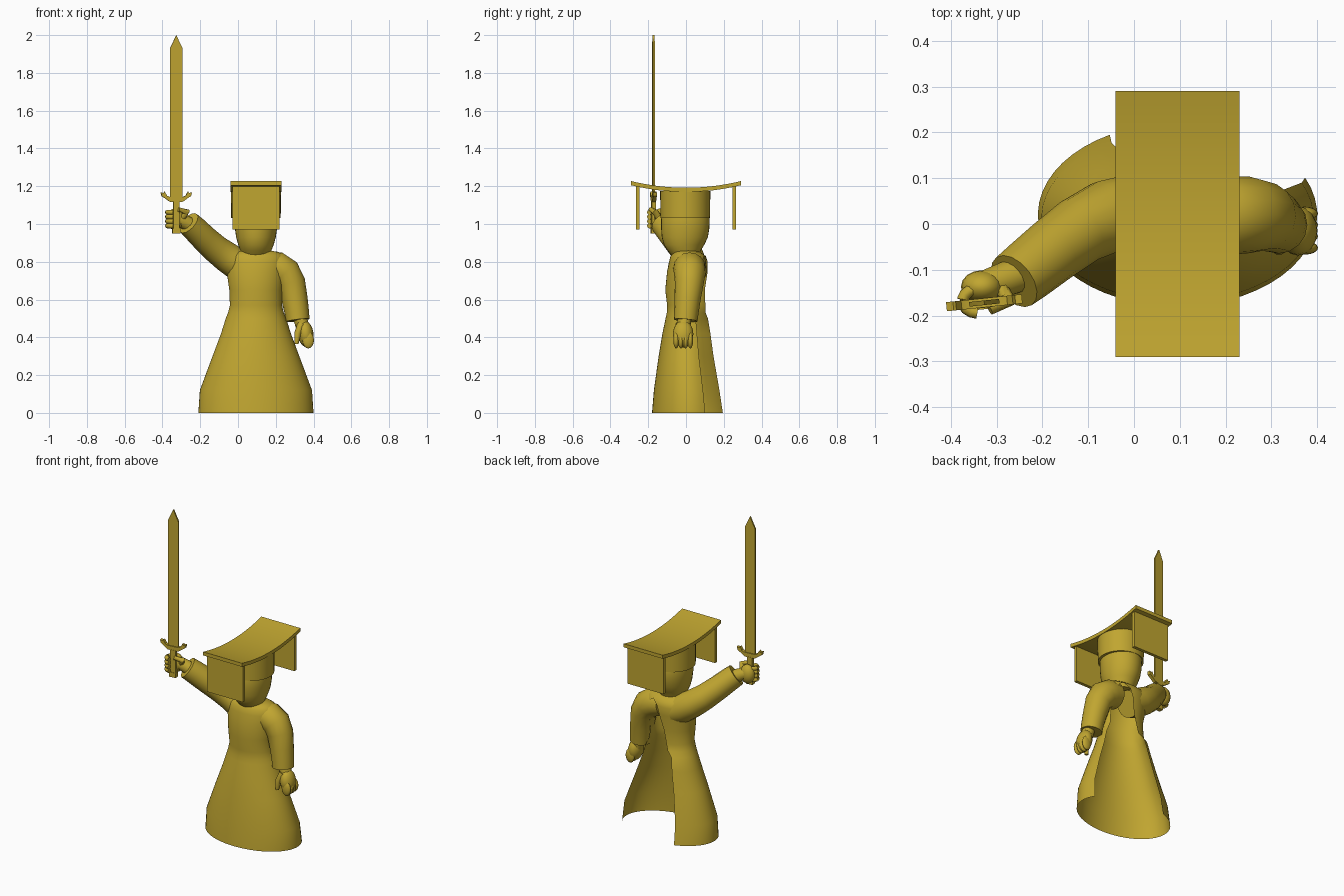
import bpy, bmesh, math
from mathutils import Vector, Matrix

cube = bpy.data.objects.get("Cube")
if cube:
    bpy.data.objects.remove(cube, do_unlink=True)

gold = bpy.data.materials.new("old_gold")
gold.use_nodes = True
COLOR = (0.53, 0.38, 0.03, 1)
gold.diffuse_color = COLOR
gold.node_tree.nodes["Principled BSDF"].inputs["Base Color"].default_value = COLOR

CX = 0.095  # centre line of the body


def finish(name, bm, angle=35, recalc=True):
    if recalc:
        bmesh.ops.recalc_face_normals(bm, faces=bm.faces)
    mesh = bpy.data.meshes.new(name)
    bm.to_mesh(mesh)
    bm.free()
    mesh.materials.append(gold)
    obj = bpy.data.objects.new(name, mesh)
    bpy.context.collection.objects.link(obj)
    bpy.ops.object.select_all(action='DESELECT')
    obj.select_set(True)
    bpy.context.view_layer.objects.active = obj
    bpy.ops.object.shade_smooth_by_angle(angle=math.radians(angle))
    return obj


def loft(bm, rings, closed=True, caps=True):
    rows = [[bm.verts.new(p) for p in ring] for ring in rings]
    n = len(rows[0])
    for a, b in zip(rows, rows[1:]):
        for i in range(n if closed else n - 1):
            j = (i + 1) % n
            bm.faces.new((a[i], a[j], b[j], b[i]))
    if caps:
        bm.faces.new(rows[0][::-1])
        bm.faces.new(rows[-1])


def tube(name, path, sides=16):
    """Round limb through (x, y, z, radius) stations."""
    bm = bmesh.new()
    pts = [Vector(p[:3]) for p in path]
    rings = []
    for i, p in enumerate(pts):
        t = pts[min(i + 1, len(pts) - 1)] - pts[max(i - 1, 0)]
        u = t.cross(Vector((0, 1, 0))).normalized()
        v = t.cross(u).normalized()
        angles = [math.tau * k / sides for k in range(sides)]
        rings.append([p + path[i][3] * (u * math.cos(a) + v * math.sin(a)) for a in angles])
    loft(bm, rings)
    return finish(name, bm, 50)


def lathe(name, profile, sides=32):
    """Upright turned shape from (z, radius x, radius y, centre y)."""
    bm = bmesh.new()
    loft(bm, [[(CX + rx * math.cos(math.tau * k / sides),
                cy + ry * math.sin(math.tau * k / sides), z) for k in range(sides)]
              for z, rx, ry, cy in profile])
    return finish(name, bm)


def prism(name, outline, depth, matrix):
    """Outline in local x/z, thickened along local y."""
    bm = bmesh.new()
    loft(bm, [[matrix @ Vector((x, y, z)) for x, z in outline] for y in (-depth / 2, depth / 2)])
    return finish(name, bm, 30)


def ball(name, centre, radii, turn=0):
    bm = bmesh.new()
    m = Matrix.Translation(centre) @ Matrix.Rotation(turn, 4, 'Y') @ Matrix.Diagonal((*radii, 1))
    bmesh.ops.create_uvsphere(bm, u_segments=16, v_segments=10, radius=1, matrix=m)
    return finish(name, bm, 60)


# Robe: open shell, with a tapering slit in its back
# z, half width, front depth, back depth, slit start and end in degrees
robe = [
    (0.0, 0.305, 0.18, 0.22, 24, 119),
    (0.12, 0.297, 0.17, 0.20, 24, 119),
    (0.30, 0.230, 0.145, 0.165, 22, 119),
    (0.42, 0.185, 0.125, 0.145, 21, 118),
    (0.50, 0.160, 0.108, 0.13, 20, 118),
    (0.53, 0.148, 0.102, 0.108, 24, 106),
    (0.57, 0.138, 0.10, 0.105, 28, 103),
    (0.65, 0.141, 0.11, 0.10, 32, 95),
    (0.75, 0.155, 0.10, 0.115, 38, 86),
    (0.80, 0.158, 0.09, 0.115, 48, 80),
    (0.83, 0.150, 0.082, 0.105, 64, 64),
    (0.852, 0.120, 0.065, 0.075, 64, 64),
    (0.86, 0.070, 0.045, 0.05, 64, 64),
]
bm = bmesh.new()
rings = []
N = 40
for z, rx, front, back, start, end in robe:
    ring = []
    for k in range(N + 1):
        a = math.radians(end + (360 + start - end) * k / N)
        s = math.sin(a)
        # the hem centre sits a little behind the waist
        mid = (back - front) / 2
        ring.append((CX + rx * math.cos(a), mid + s * (front + back) / 2, z))
    rings.append(ring)
loft(bm, rings, closed=False, caps=False)
finish("robe", bm, 40, recalc=False)

# Head and cap
lathe("head", [(0.83, 0.07, 0.07, 0), (0.86, 0.082, 0.088, -0.01), (0.89, 0.094, 0.107, -0.01),
               (0.93, 0.105, 0.122, -0.006), (0.98, 0.112, 0.128, -0.004),
               (1.03, 0.115, 0.128, -0.003), (1.06, 0.11, 0.12, -0.003)])
lathe("cap", [(1.032, 0.131, 0.131, -0.004), (1.175, 0.133, 0.133, -0.004)])

# Curved board on the cap with its end rims
side_on = Matrix.Translation((CX, 0, 0)) @ Matrix.Rotation(math.pi / 2, 4, 'Z')
steps = [-0.29 + 0.58 * k / 16 for k in range(17)]


def sag(y):
    return 1.17 + 0.035 * (abs(y) / 0.29) ** 2


board = [(y, sag(y)) for y in steps] + [(y, sag(y) + 0.022) for y in reversed(steps)]
prism("hat_board", board, 0.27, side_on)

# Hanging panels at both ends of the board
for name, s in (("front", -1), ("back", 1)):
    y0, y1 = s * 0.246, s * 0.266
    prism(name + "_hat_panel", [(y0, 0.97), (y1, 0.97), (y1, 1.205), (y0, 1.205)], 0.25, side_on)

# Raised right arm and hanging left arm, with sleeves
tube("right_sleeve", [(0.07, 0.03, 0.75, 0.08), (0.0, 0.025, 0.785, 0.085),
                      (-0.06, 0.015, 0.825, 0.081), (-0.12, -0.015, 0.87, 0.075),
                      (-0.18, -0.06, 0.925, 0.071), (-0.23, -0.1, 0.975, 0.068),
                      (-0.262, -0.125, 1.005, 0.065), (-0.262, -0.125, 1.005, 0.045)])
tube("left_sleeve", [(0.15, 0.015, 0.775, 0.075), (0.205, 0.018, 0.768, 0.086),
                     (0.25, 0.02, 0.74, 0.084), (0.282, 0.017, 0.685, 0.076),
                     (0.30, 0.008, 0.60, 0.069), (0.311, 0.002, 0.535, 0.065),
                     (0.316, -0.002, 0.49, 0.063), (0.316, -0.002, 0.492, 0.045)])

# Left hand
tube("left_wrist", [(0.32, -0.005, 0.53, 0.035), (0.335, -0.01, 0.48, 0.036), (0.352, -0.014, 0.42, 0.035)])
ball("left_palm", (0.358, -0.015, 0.418), (0.042, 0.054, 0.072), -0.15)
for k in range(4):
    ball("left_finger", (0.372, -0.052 + 0.025 * k, 0.385), (0.03, 0.015, 0.044))
tube("left_thumb", [(0.335, -0.035, 0.47, 0.02), (0.316, -0.05, 0.42, 0.018), (0.309, -0.052, 0.365, 0.011)], 10)

# Right hand gripping the sword
GX, GY = -0.327, -0.172
tube("right_wrist", [(-0.24, -0.105, 0.985, 0.04), (-0.285, -0.122, 1.012, 0.038), (-0.325, -0.135, 1.03, 0.034)])
ball("right_palm", (-0.332, -0.137, 1.025), (0.046, 0.036, 0.058))
for k in range(4):
    z = 0.99 + 0.024 * k
    arc = [(GX - 0.014 + 0.033 * math.cos(a), GY + 0.004 + 0.026 * math.sin(a), z, 0.013)
           for a in [math.radians(100 + 24 * i) for i in range(8)]]
    tube("right_finger", arc, 8)
tube("right_thumb", [(-0.295, -0.14, 1.03, 0.02), (-0.272, -0.165, 1.065, 0.017),
                     (-0.315, -0.187, 1.077, 0.012)], 10)

# Sword
sword = Matrix.Translation((GX, GY, 0)) @ Matrix.Rotation(math.radians(6), 4, 'Z')
w = 0.033
prism("sword_blade", [(-w, 1.14), (w, 1.14), (w, 1.93), (0, 2.0), (-w, 1.93)], 0.01, sword)
half = [(0.0, 1.115), (0.035, 1.118), (0.058, 1.135), (0.078, 1.148), (0.083, 1.168),
        (0.068, 1.164), (0.062, 1.172), (0.05, 1.15), (0.035, 1.143)]
prism("sword_guard", half + [(-x, z) for x, z in reversed(half[1:])], 0.02, sword)
prism("sword_grip", [(-0.017, 0.975), (0.017, 0.975), (0.017, 1.12), (-0.017, 1.12)], 0.022, sword)
prism("sword_pommel", [(-0.021, 0.95), (0.021, 0.95), (0.021, 0.98), (-0.021, 0.98)], 0.028, sword)
